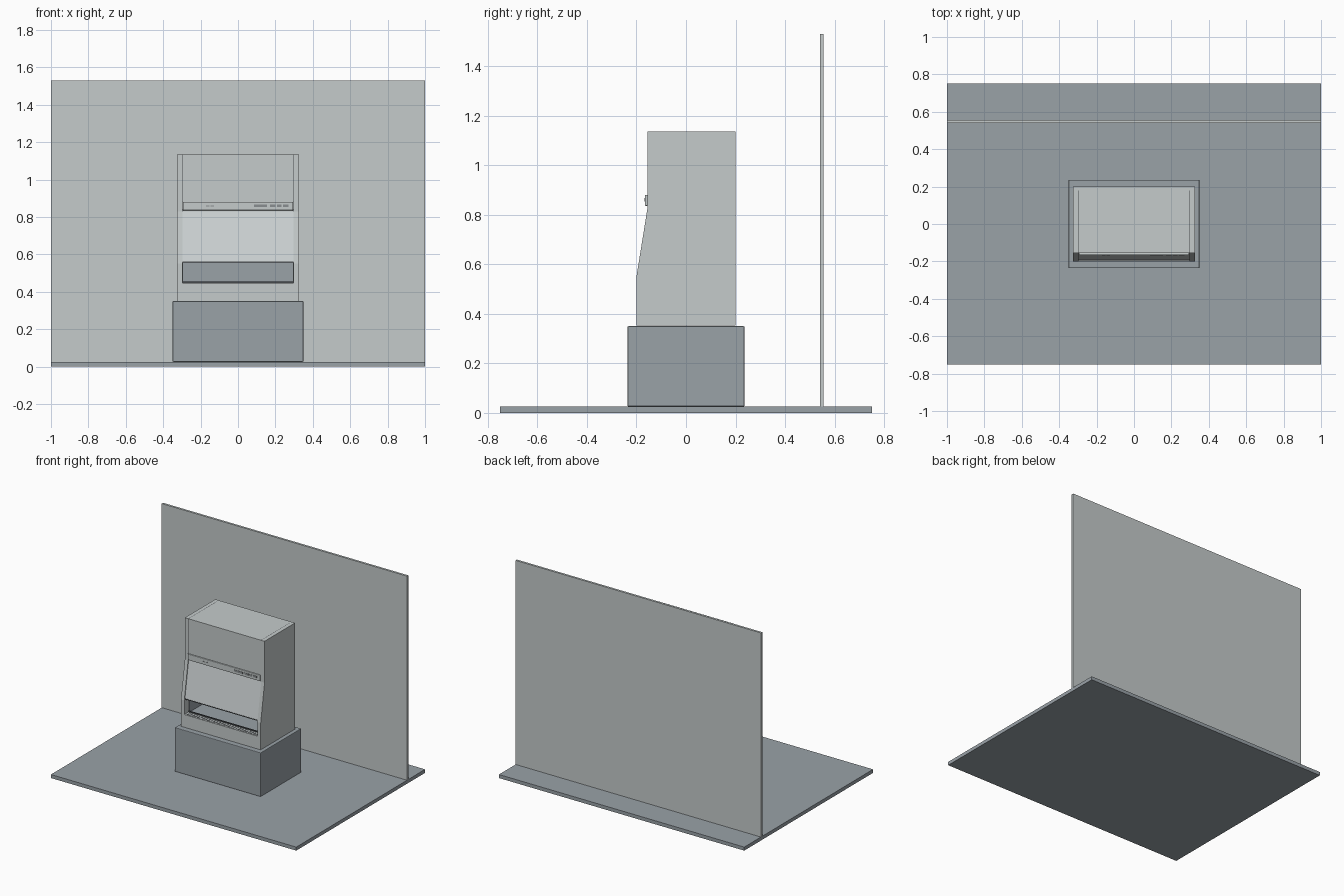
import bpy
import bmesh
from mathutils import Vector

old = bpy.data.objects.get("Cube")
if old:
    bpy.data.objects.remove(old, do_unlink=True)


def material(name, r, g, b):
    m = bpy.data.materials.new(name)
    m.use_nodes = True
    m.diffuse_color = (r, g, b, 1)
    m.node_tree.nodes["Principled BSDF"].inputs["Base Color"].default_value = (r, g, b, 1)
    return m


PALE = material("pale_grey_paint", 0.56, 0.60, 0.60)
STEEL = material("blue_grey", 0.32, 0.36, 0.39)
GLASS = material("light_window", 0.63, 0.67, 0.68)
DARK = material("dark_trim", 0.06, 0.065, 0.07)
BUTTON = material("button_grey", 0.25, 0.27, 0.28)


def finish(name, bm, mat, bevel=0):
    bmesh.ops.recalc_face_normals(bm, faces=bm.faces)
    mesh = bpy.data.meshes.new(name)
    bm.to_mesh(mesh)
    bm.free()
    mesh.materials.append(mat)
    ob = bpy.data.objects.new(name, mesh)
    bpy.context.collection.objects.link(ob)
    if bevel:
        mod = ob.modifiers.new("Soft edges", "BEVEL")
        mod.width = bevel
        mod.segments = 2
    return ob


def box(name, xs, ys, zs, mat, bevel=0):
    bm = bmesh.new()
    bmesh.ops.create_cube(bm, size=1)
    for v in bm.verts:
        v.co = Vector([(a + b) / 2 + c * (b - a) for c, (a, b) in zip(v.co, (xs, ys, zs))])
    return finish(name, bm, mat, bevel)


def extrude_x(name, profile, x0, x1, mat):
    """Extrude a closed (y, z) profile along x."""
    bm = bmesh.new()
    face = bm.faces.new([bm.verts.new((x0, y, z)) for y, z in profile])
    result = bmesh.ops.extrude_face_region(bm, geom=[face])
    verts = [g for g in result["geom"] if isinstance(g, bmesh.types.BMVert)]
    bmesh.ops.translate(bm, verts=verts, vec=(x1 - x0, 0, 0))
    return finish(name, bm, mat)


# Room
box("floor", (-1, 1), (-0.75, 0.75), (0, 0.026), STEEL)
box("back_wall", (-1, 1), (0.54, 0.556), (0.026, 1.53), PALE)

# Bench
box("bench", (-0.35, 0.35), (-0.236, 0.236), (0.026, 0.35), STEEL, 0.004)

# Cabinet shell
FRONT, UPPER, BACK = -0.2, -0.155, 0.2
KNEE, BEND, TOP = 0.55, 0.83, 1.135
INNER, OUTER = 0.298, 0.325
box("cabinet_base", (-OUTER, OUTER), (FRONT, BACK), (0.352, 0.42), PALE)
side = [(FRONT, 0.42), (FRONT, KNEE), (UPPER, BEND), (UPPER, TOP), (BACK, TOP), (BACK, 0.42)]
for label, s in (("left", 1), ("right", -1)):
    extrude_x(label + "_side_panel", side, s * INNER, s * OUTER, PALE)
    # Dark seams beside the side panels
    box(label + "_top_seam", sorted((s * 0.295, s * INNER)), (UPPER + 0.001, 0.18),
        (TOP - 0.01, TOP), DARK)
    box(label + "_front_seam", sorted((s * 0.295, s * INNER)), (UPPER + 0.001, UPPER + 0.01),
        (0.88, TOP - 0.01), DARK)
box("cabinet_back", (-INNER, INNER), (0.18, BACK), (0.42, TOP), PALE)
box("cabinet_top", (-0.295, 0.295), (UPPER, 0.18), (TOP - 0.02, TOP), PALE)
box("upper_front_panel", (-0.295, 0.295), (UPPER, UPPER + 0.015), (BEND, TOP - 0.02), PALE)

# Work chamber
box("chamber_back", (-INNER, INNER), (0.14, 0.15), (0.44, BEND), STEEL)
box("chamber_ceiling", (-INNER, INNER), (UPPER + 0.015, 0.15), (BEND, BEND + 0.01), STEEL)
box("work_surface", (-INNER, INNER), (-0.15, 0.14), (0.42, 0.443), STEEL)
box("front_lip", (-INNER, INNER), (FRONT, -0.15), (0.42, 0.446), PALE)
box("lip_edge", (-INNER, INNER), (-0.152, -0.146), (0.443, 0.455), DARK)
for s in (-1, 1):
    name = "left" if s > 0 else "right"
    box(name + "_chamber_liner", sorted((s * (INNER - 0.003), s * INNER)),
        (-0.145, 0.14), (0.443, KNEE + 0.01), STEEL)

# Air intake slots along the lip
SLOTS = 28
for i in range(SLOTS):
    x = -0.28 + 0.56 * i / (SLOTS - 1)
    box("intake_slot", (x - 0.005, x + 0.005), (-0.193, -0.16), (0.446, 0.448), BUTTON)


# Sloping sash window, set just inside the side panels
def slope(z):
    return FRONT + (UPPER - FRONT) * (z - KNEE) / (BEND - KNEE)


def sash(name, z0, z1, depth, thick, x, mat):
    y0, y1 = slope(z0) + depth, slope(z1) + depth
    return extrude_x(name, [(y0, z0), (y1, z1), (y1 + thick, z1), (y0 + thick, z0)], -x, x, mat)


sash("sash_window", 0.56, 0.832, 0.006, 0.008, INNER, GLASS)
sash("sash_bottom_edge", 0.556, 0.561, 0.004, 0.011, INNER, DARK)

# Control strip with display and buttons
box("control_strip", (-0.295, 0.295), (-0.166, UPPER), (0.836, 0.88), PALE, 0.003)
for x0, x1 in ((0.085, 0.155), (0.17, 0.2), (0.208, 0.232), (0.24, 0.27)):
    box("control_button", (x0, x1), (-0.168, -0.165), (0.853, 0.867), BUTTON)
for x0, x1 in ((-0.17, -0.152), (-0.146, -0.128)):
    box("indicator", (x0, x1), (-0.168, -0.165), (0.856, 0.862), BUTTON)
